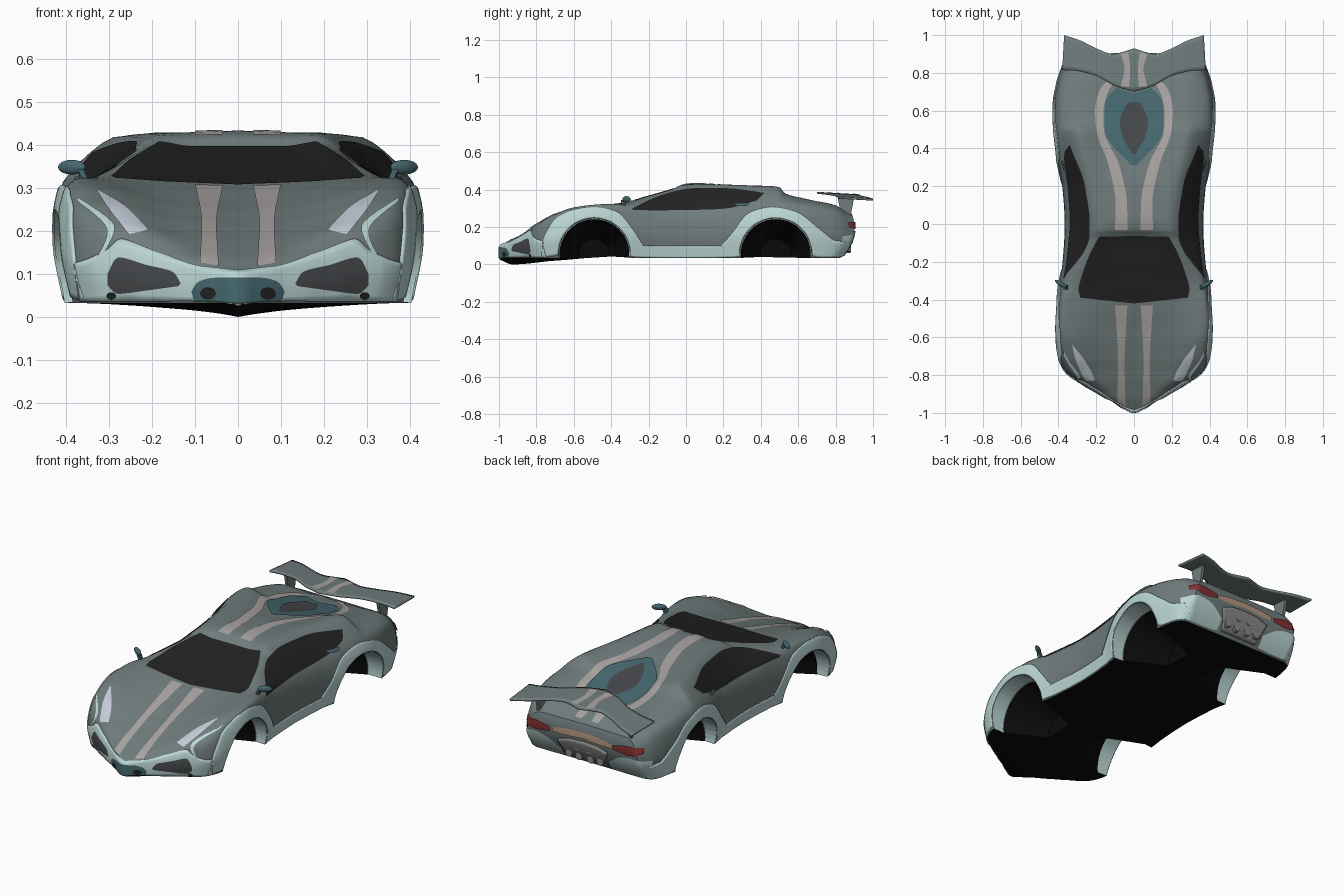
import bpy, bmesh, math
from mathutils import Vector
from mathutils.bvhtree import BVHTree

if "Cube" in bpy.data.objects:
    bpy.data.objects.remove(bpy.data.objects["Cube"])


def mat(name, r, g, b):
    m = bpy.data.materials.new(name)
    m.diffuse_color = (r, g, b, 1)
    m.use_nodes = True
    m.node_tree.nodes["Principled BSDF"].inputs["Base Color"].default_value = m.diffuse_color
    return m


PAINT, PALE = mat("paint", .16, .20, .20), mat("pale_trim", .50, .68, .67)
TEAL, BLACK = mat("dark_teal", .06, .14, .16), mat("black", .016, .016, .016)
STRIPE, RED = mat("stripe", .40, .37, .36), mat("red", .22, .03, .03)
TAN, LAMP, GLASS = mat("tan", .45, .30, .20), mat("lamp", .55, .6, .68), mat("hatch_glass", .06, .065, .07)
STEEL, UNDER = mat("steel", .25, .25, .25), mat("underside_black", .003, .003, .003)


def curve(pts, t):
    """Smooth interpolation through (t, value) pairs."""
    n = len(pts)
    i = max(0, min(n - 2, sum(1 for p in pts if p[0] <= t) - 1))
    def slope(j):
        a, b = pts[max(j - 1, 0)], pts[min(j + 1, n - 1)]
        return (b[1] - a[1]) / (b[0] - a[0])
    (t0, v0), (t1, v1) = pts[i], pts[i + 1]
    h = t1 - t0
    u = max(0, min(1, (t - t0) / h))
    return ((2*u**3 - 3*u*u + 1) * v0 + (u**3 - 2*u*u + u) * h * slope(i) * .8
            + (3*u*u - 2*u**3) * v1 + (u**3 - u*u) * h * slope(i + 1) * .8)


def path(pts, k):
    """Smooth 2D path through points, k steps per span."""
    ch = [[(i, p[c]) for i, p in enumerate(pts)] for c in (0, 1)]
    return [(curve(ch[0], i / k), curve(ch[1], i / k)) for i in range((len(pts) - 1) * k + 1)]


def smooth(ob, angle=40):
    bpy.ops.object.select_all(action='DESELECT')
    ob.select_set(True)
    bpy.context.view_layer.objects.active = ob
    bpy.ops.object.shade_smooth_by_angle(angle=math.radians(angle))


def make(name, bm, m, angle=40):
    me = bpy.data.meshes.new(name)
    bm.to_mesh(me)
    bm.free()
    ob = bpy.data.objects.new(name, me)
    bpy.context.collection.objects.link(ob)
    me.materials.append(m)
    smooth(ob, angle)
    return ob


def bvh(ob):
    bm = bmesh.new()
    bm.from_mesh(ob.data)
    tree = BVHTree.FromBMesh(bm)
    bm.free()
    return tree


# Body profiles along the length: widths and heights of the section points
WIDE = [(-.995, .015), (-.95, .09), (-.9, .18), (-.85, .265), (-.8, .345), (-.76, .378), (-.7, .40), (-.55, .42),
        (-.4, .41), (-.2, .378), (0, .367), (.2, .38), (.35, .41), (.5, .43), (.65, .425), (.75, .407), (.82, .385), (.88, .34)]
BOTTOM = [(-.995, .025), (-.93, .0), (-.7, .02), (-.3, .05), (.2, .045), (.75, .035), (.88, .04)]
BELT = [(-.995, .095), (-.9, .135), (-.85, .165), (-.8, .2), (-.7, .255), (-.6, .29), (-.5, .307), (-.4, .312), (-.3, .302),
        (0, .285), (.2, .288), (.4, .31), (.55, .315), (.7, .3), (.8, .275), (.88, .23)]
RAIL_Z = [(-.995, .1), (-.9, .148), (-.8, .215), (-.7, .268), (-.6, .302), (-.45, .318), (-.33, .327), (-.2, .362), (-.08, .395),
          (-.03, .413), (.2, .418), (.4, .418), (.5, .412), (.53, .378), (.6, .358), (.7, .337), (.8, .315), (.88, .265)]
RAIL_X = [(-.995, .008), (-.9, .12), (-.8, .24), (-.7, .285), (-.6, .31), (-.4, .32), (-.33, .3), (-.2, .257), (-.07, .213),
          (0, .216), (.2, .242), (.4, .282), (.5, .293), (.6, .29), (.8, .29), (.88, .27)]
CROWN = [(-.995, .1), (-.9, .148), (-.8, .185), (-.7, .22), (-.6, .252), (-.42, .305), (-.3, .335), (-.15, .37), (-.065, .391),
         (-.035, .420), (.03, .433), (.2, .425), (.35, .4), (.5, .367), (.6, .347), (.7, .327), (.8, .307), (.88, .27)]


def section(y):
    w, zs, zr, xr, zc = (curve(c, y) for c in (WIDE, BELT, RAIL_Z, RAIL_X, CROWN))
    k = min(1, w / .3)
    ctrl = [(w - .02 * k, .033), (w, .033 + (zs - .033) * .5), (w - .025 * k, zs), (xr, zr),
            (xr * .55, zc * .72 + zr * .28), (0, zc)]
    half = [(0, curve(BOTTOM, y)), (w * .5, curve(BOTTOM, y) * .5 + .0165)] + path(ctrl, 5)
    t = max(0, (y - .76) / .12)
    return [(x, y + t * t * (.02 - 2.7 * (z - .2) ** 2), z) for x, z in half]


bm = bmesh.new()
rings, N = [], 140
for r in range(N + 1):
    half = section(-.995 + 1.875 * r / N)
    ring = [bm.verts.new(p) for p in half]
    ring += [bm.verts.new((-x, y, z)) for x, y, z in half[-2:0:-1]]
    rings.append(ring)
L = len(rings[0])
for a, b in zip(rings, rings[1:]):
    for i in range(L):
        bm.faces.new((a[i], a[(i + 1) % L], b[(i + 1) % L], b[i]))
for ring in (rings[0], rings[-1]):
    for i in range(L // 2):
        q = dict.fromkeys((ring[i], ring[i + 1], ring[(L - i - 1) % L], ring[(L - i) % L]))
        bm.faces.new(list(q))
bmesh.ops.recalc_face_normals(bm, faces=bm.faces)
body = make("body_shell", bm, PAINT)
body.data.materials.append(UNDER)
body.data.materials.append(PALE)

# Wheel wells: a straight lip, then a taper inward to the floor
ARCHES, AZ, AR, LIP = (-.49, .48), .055, .19, .32
for s in (-1, 1):
    for yc in ARCHES:
        for x0, x1, r0, r1 in ((LIP, .6, AR, AR), (.1, LIP + .005, .08, AR - .001)):
            bpy.ops.mesh.primitive_cone_add(vertices=48, radius1=r0, radius2=r1, depth=x1 - x0,
                                            location=(s * (x0 + x1) / 2, yc, AZ), rotation=(0, s * math.pi / 2, 0))
            cut = bpy.context.object
            cut.name, cut.hide_render = "wheel_well_cutter", True
            mod = body.modifiers.new("well", 'BOOLEAN')
            mod.operation, mod.solver, mod.object = 'DIFFERENCE', 'EXACT', cut
            bpy.context.view_layer.objects.active = body
            bpy.ops.object.modifier_apply(modifier=mod.name)
            bpy.data.objects.remove(cut)
for p in body.data.polygons:
    c = p.center
    well = any(math.hypot(c.y - yc, c.z - AZ) < AR + .001 for yc in ARCHES) and c.z < .26
    p.material_index = (2 if abs(c.x) > LIP else 1) if well else 1 if p.normal.z < -.7 and c.z < .08 else 0
smooth(body)
SHELL = bvh(body)


def patch(name, a, b, view, m, off=.003, tree=SHELL, k=6, across=8, thick=0):
    """Mirrored panel between paths a and b, projected onto the body from one view."""
    bm = bmesh.new()
    A, B = path(a, k), path(b, k)
    for s in (1, -1):
        grid = []
        for p, q in zip(A, B):
            row = []
            for j in range(across + 1):
                u, v = (p[c] + (q[c] - p[c]) * j / across for c in (0, 1))
                if view == 'side':
                    for yc in ARCHES:
                        d = math.hypot(u - yc, v - AZ)
                        if d < AR + .003:
                            u, v = yc + (u - yc) * (AR + .003) / d, AZ + (v - AZ) * (AR + .003) / d
                o, d = {'side': ((2, u, v), (-1, 0, 0)), 'front': ((u, -2, v), (0, 1, 0)),
                        'back': ((u, 2, v), (0, -1, 0)), 'top': ((u, v, 2), (0, 0, -1))}[view]
                hit, nor, _, _ = tree.ray_cast(Vector(o), Vector(d))
                if hit is None or (view == 'side' and hit.x < LIP and hit.z < .25):
                    row.append(None)
                    continue
                h = hit + nor * off
                if view != 'side' and u < .002:
                    h.x = 0
                row.append((bm.verts.new((s * h.x, h.y, h.z)), Vector((s * nor.x, nor.y, nor.z))))
            grid.append(row)
        for r0, r1 in zip(grid, grid[1:]):
            for j in range(across):
                q = (r0[j], r0[j + 1], r1[j + 1], r1[j])
                if all(q):
                    f = bm.faces.new([e[0] for e in q])
                    f.normal_update()
                    if f.normal.dot(q[0][1]) < 0:
                        f.normal_flip()
    bmesh.ops.remove_doubles(bm, verts=bm.verts, dist=.0003)
    ob = make(name, bm, m, 60)
    if thick:
        mod = ob.modifiers.new("thickness", 'SOLIDIFY')
        mod.thickness, mod.offset = thick, -1
    return ob


def arc(yc, angle):
    t = math.radians(angle)
    return (yc + (AR + .004) * math.cos(t), AZ + (AR + .004) * math.sin(t))


# Pale trim: arches with sill, nose bumper, rear bumper corners
outer = [(-.77, .036), (-.76, .14), (-.70, .24), (-.60, .29), (-.48, .305), (-.36, .275), (-.28, .18), (-.23, .105), (-.2, .1),
         (.16, .098), (.19, .105), (.25, .17), (.33, .27), (.46, .305), (.60, .275), (.70, .2), (.78, .135), (.80, .128), (.85, .12)]
inner = ([arc(-.49, a) for a in (182, 155, 128, 108, 88, 62, 32, 8)] + [(-.28, .04), (.27, .04)]
         + [arc(.48, a) for a in (172, 150, 125, 95, 62, 35, 8)] + [(.69, .04), (.85, .04)])
patch("arch_and_sill_trim", outer, inner, 'side', PALE, .005, thick=.007)
patch("front_bumper", [(.001, .105), (.1, .12), (.2, .155), (.27, .18), (.30, .158), (.345, .135), (.378, .125)],
      [(.001, .032), (.1, .037), (.2, .037), (.25, .037), (.29, .037), (.33, .037), (.365, .037)], 'front', PALE, .005, thick=.006)
patch("rear_bumper", [(.14, .1), (.22, .15), (.30, .165), (.38, .15)], [(.14, .045)] + [(x, .042) for x in (.22, .30, .37)],
      'back', PALE, .005)

# Nose details
patch("front_intake", [(.13, .078), (.15, .105), (.21, .12), (.275, .137), (.30, .10)],
      [(.135, .072), (.19, .065), (.25, .057), (.28, .056), (.30, .075)], 'front', GLASS, .007)
patch("nose_insert", [(.001, .092), (.06, .09), (.09, .08), (.105, .06)],
      [(.001, .032), (.05, .037), (.09, .038), (.1, .042)], 'front', TEAL, .007)
for nm, x, z, r in (("nose_vent", .065, .055, .018), ("fog_lamp", .29, .05, .011)):
    top = [(x + r * math.cos(math.radians(a)), z + r * .8 * math.sin(math.radians(a))) for a in range(180, -1, -30)]
    patch(nm, top, [(u, 2 * z - v) for u, v in top], 'front', BLACK, .009, k=2, across=3)
patch("headlight", [(.207, .2), (.262, .256), (.325, .294)], [(.253, .19), (.296, .243), (.327, .29)], 'front', LAMP)
patch("light_blade", [(.372, .275), (.286, .208), (.318, .13)], [(.37, .265), (.302, .2), (.328, .13)], 'front', PALE, .006)

# Glass
patch("windshield", [(.001, -.42), (.001, -.3), (.001, -.15), (.001, -.062)],
      [(.285, -.39), (.292, -.33), (.243, -.18), (.185, -.066)], 'top', BLACK, across=16)
patch("side_window", [(-.29, .297), (-.15, .362), (0, .402), (.15, .406), (.27, .402), (.42, .38)],
      [(-.28, .289), (-.15, .288), (0, .289), (.15, .293), (.25, .303), (.38, .34)], 'side', BLACK, across=12)

# Stripes and engine hatch
patch("hood_stripe", [(.045, -.962), (.05, -.7), (.035, -.43)], [(.088, -.94), (.085, -.7), (.1, -.43)], 'top', STRIPE, k=14)
patch("roof_stripe", [(.035, -.03), (.04, .15), (.085, .33), (.155, .47), (.16, .62), (.12, .73), (.03, .8), (.03, .86)],
      [(.1, -.03), (.1, .15), (.14, .33), (.195, .47), (.205, .62), (.17, .73), (.08, .8), (.07, .86)], 'top', STRIPE)
patch("engine_hatch", [(.001, .31), (.001, .45), (.001, .6), (.001, .69)],
      [(.015, .31), (.145, .46), (.15, .65), (.09, .72)], 'top', TEAL, .006)
patch("hatch_window", [(.001, .37), (.001, .46), (.001, .55), (.001, .64)],
      [(.01, .37), (.06, .46), (.075, .55), (.035, .64)], 'top', GLASS, .009)
patch("door_handle", [(.26, .322), (.34, .322)], [(.28, .307), (.33, .307)], 'side', TEAL, .008)

# Rear lights and panel
patch("tail_light", [(.19, .212), (.28, .228), (.35, .222)], [(.19, .188), (.28, .178), (.35, .195)], 'back', RED, .007)
patch("rear_light_bar", [(.001, .23), (.1, .225), (.18, .212)], [(.001, .198), (.1, .19), (.18, .19)], 'back', TAN, .006)
patch("diffuser", [(.001, .18), (.08, .175), (.15, .155)], [(.001, .05), (.07, .05), (.11, .05)], 'back', STEEL, .008, thick=.01)
for s in (-1, 1):
    for x, z in ((.035, .135), (.035, .08), (.095, .085)):
        bpy.ops.mesh.primitive_cylinder_add(vertices=20, radius=.02, depth=.06, location=(s * x, .83 + z * .25, z),
                                            rotation=(math.pi / 2, 0, 0))
        pipe = bpy.context.object
        pipe.name = "exhaust_pipe"
        pipe.data.materials.append(STEEL)
        smooth(pipe)

# Rear wing with stripes and struts
front = path([(0, .70), (.1, .73), (.2, .785), (.3, .81), (.38, .815)], 6)
back = path([(0, .93), (.11, .90), (.2, .93), (.28, .97), (.37, 1.0)], 6)
bm = bmesh.new()
cols = []
for s, rng in ((-1, range(24, 0, -1)), (1, range(25))):
    for i in rng:
        col = []
        for j in range(9):
            x, y = (front[i][c] + (back[i][c] - front[i][c]) * j / 8 for c in (0, 1))
            col.append(bm.verts.new((s * x, y, .388 - (y - .7) * .06 - .14 * x * x)))
        cols.append(col)
for a, b in zip(cols, cols[1:]):
    for j in range(8):
        bm.faces.new((a[j], b[j], b[j + 1], a[j + 1]))
wing = make("rear_wing", bm, PAINT)
patch("wing_stripe", [(.025, .725), (.02, .82), (.03, .91)], [(.07, .73), (.05, .82), (.07, .9)], 'top', STRIPE, .002, bvh(wing))
mod = wing.modifiers.new("thickness", 'SOLIDIFY')
mod.thickness, mod.offset = .01, -1
for s in (-1, 1):
    bm = bmesh.new()
    bmesh.ops.create_cube(bm, size=1)
    for v in bm.verts:
        v.co = (s * .28 + v.co.x * .016, .855 + v.co.y * (.09 if v.co.z > 0 else .05), .362 if v.co.z > 0 else .26)
    make("wing_strut", bm, PAINT, 30)

# Door mirrors on short stalks
for s in (-1, 1):
    bm = bmesh.new()
    bmesh.ops.create_uvsphere(bm, u_segments=20, v_segments=12, radius=1)
    for v in bm.verts:
        v.co = (s * (.386 + v.co.x * .032), -.318 + v.co.y * .014 + v.co.x * .018, .348 + v.co.z * .017)
    make("door_mirror", bm, TEAL)
    bm = bmesh.new()
    bmesh.ops.create_cube(bm, size=1)
    for v in bm.verts:
        v.co = (s * (.355 + v.co.x * .014 + v.co.z * .02), -.335 + v.co.y * .025, .318 + v.co.z * .05)
    make("mirror_stalk", bm, TEAL, 30)
